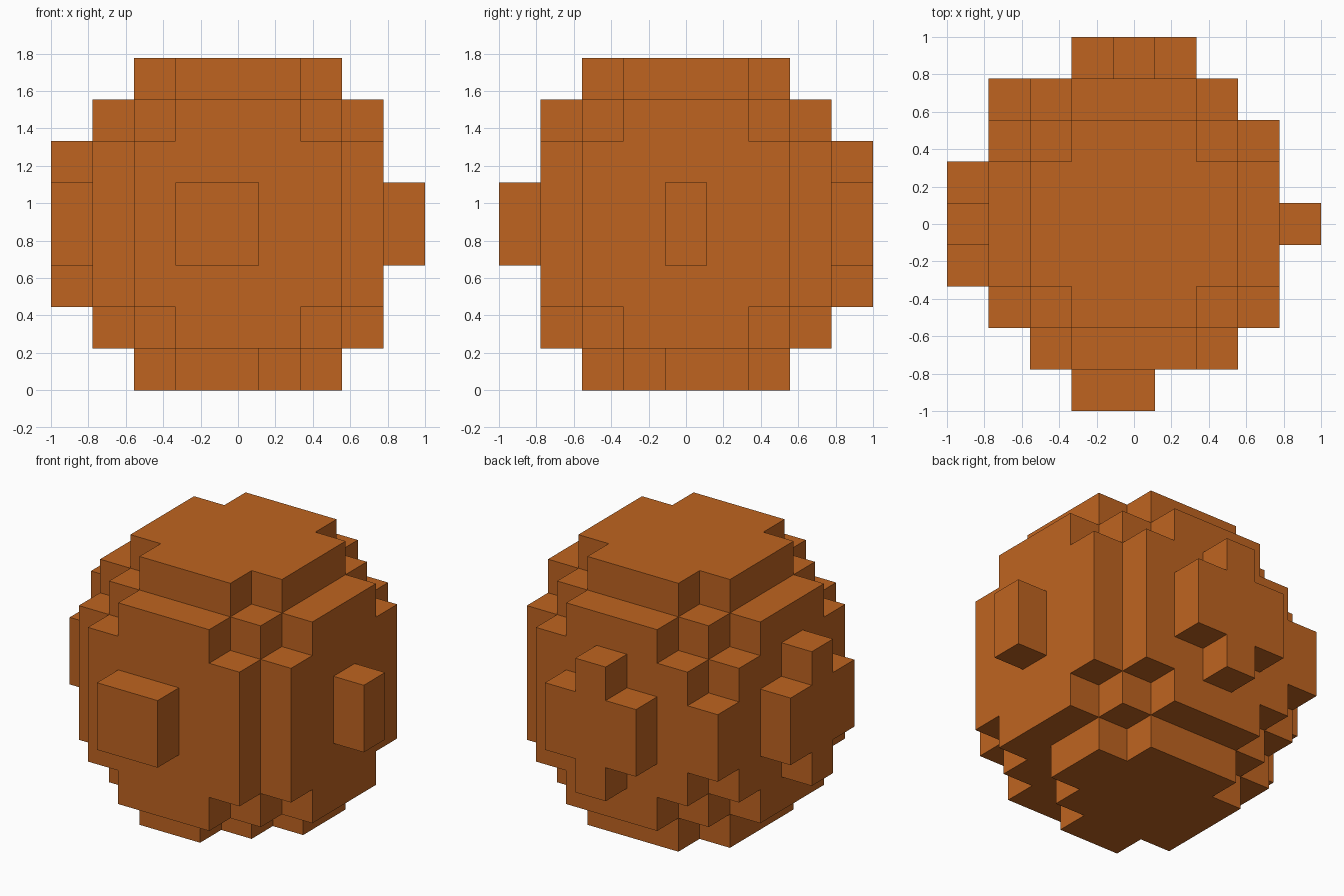
import bpy
import bmesh
from mathutils import Vector

if "Cube" in bpy.data.objects:
    bpy.data.objects.remove(bpy.data.objects["Cube"], do_unlink=True)

UNIT = 2 / 9  # edge length of one block

orange = bpy.data.materials.new("burnt_orange")
orange.use_nodes = True
COLOUR = (0.521, 0.127, 0.0144, 1)
orange.diffuse_color = COLOUR
orange.node_tree.nodes["Principled BSDF"].inputs["Base Color"].default_value = COLOUR


def box(xs, ys, zs):
    """Blocks in inclusive index ranges."""
    return {(x, y, z)
            for x in range(xs[0], xs[1] + 1)
            for y in range(ys[0], ys[1] + 1)
            for z in range(zs[0], zs[1] + 1)}


def slab(size, notch, zs):
    """Square slab whose outermost rows reach only to +-notch."""
    return {(x, y, z) for x, y, z in box((-size, size), (-size, size), zs)
            if max(abs(x), abs(y)) < size or min(abs(x), abs(y)) <= notch}


# Rounded body, stacked from slabs
base = slab(2, 1, (0, 0)) - {(1, -2, 0), (2, -1, 0)}
parts = {
    "base": base,
    "lower_body": slab(3, 1, (1, 1)),
    "middle_body": slab(3, 2, (2, 5)),
    "upper_body": slab(3, 1, (6, 6)),
    "top_cap": slab(2, 1, (7, 7)),
    # Raised pads on the four sides
    "front_pad": box((-1, 0), (-4, -4), (3, 4)),
    "left_pad": box((4, 4), (0, 0), (3, 4)),
    "back_cross": box((-1, 1), (4, 4), (3, 4)) | box((0, 0), (4, 4), (2, 5)),
    "right_cross": box((-4, -4), (-1, 1), (3, 4)) | box((-4, -4), (0, 0), (2, 5)),
    "back_corner_block": box((-3, -3), (3, 3), (3, 4)),
}
solid = set().union(*parts.values())


def build(name, cells):
    """Mesh the exposed block sides of one part."""
    bm = bmesh.new()
    for cell in sorted(cells):
        centre = Vector(cell) + Vector((0, 0, 0.5))
        for axis in range(3):
            for sign in (-1, 1):
                n = Vector((0, 0, 0))
                n[axis] = sign
                if tuple(int(c + d) for c, d in zip(cell, n)) in solid:
                    continue
                u = Vector((0, 0, 0))
                u[(axis + 1) % 3] = 0.5
                v = n.cross(u)
                mid = centre + n / 2
                corners = (mid - u - v, mid + u - v, mid + u + v, mid - u + v)
                bm.faces.new([bm.verts.new(p * UNIT) for p in corners])
    bmesh.ops.remove_doubles(bm, verts=bm.verts[:], dist=0.001)
    mesh = bpy.data.meshes.new(name)
    bm.to_mesh(mesh)
    bm.free()
    mesh.materials.append(orange)
    bpy.context.collection.objects.link(bpy.data.objects.new(name, mesh))


for part_name, part_cells in parts.items():
    build(part_name, part_cells)
